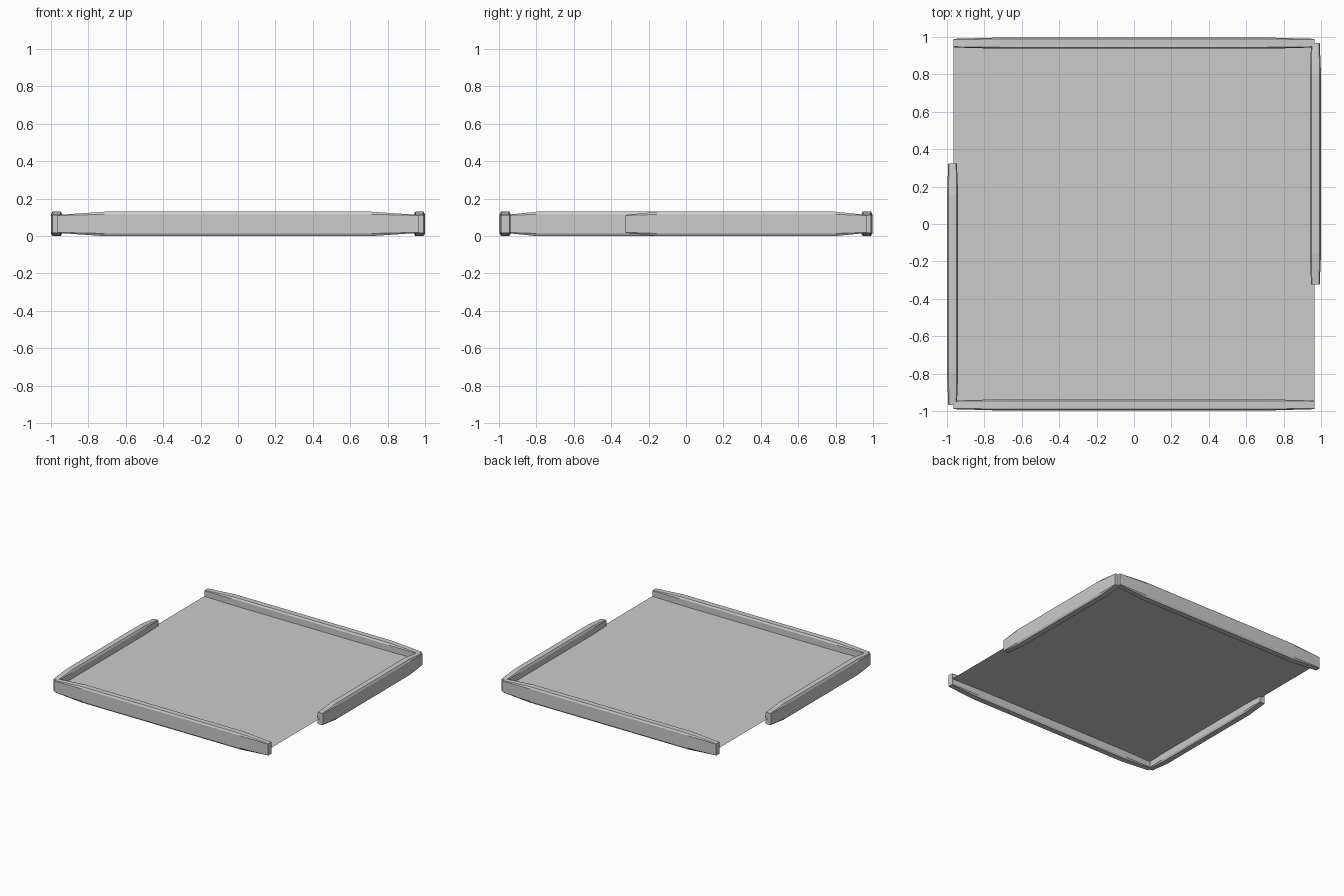
import bpy, bmesh
from math import pi
from mathutils import Matrix

if "Cube" in bpy.data.objects:
    bpy.data.objects.remove(bpy.data.objects["Cube"])

MID_Z = 0.065


def octagon(w, h, cw, ch):
    """Chamfered rectangle section: half width, half height, chamfer sizes."""
    return [(w, -h + ch), (w, h - ch), (w - cw, h), (-w + cw, h),
            (-w, h - ch), (-w, -h + ch), (-w + cw, -h), (w - cw, -h)]


def rail(name, length, x, y, angle):
    """Chamfered rail along local x that tapers towards both ends."""
    end = octagon(0.023, 0.048, 0.004, 0.003)
    mid = octagon(0.030, 0.065, 0.008, 0.014)
    half = length / 2
    stations = [(-half, end), (-half * 0.74, mid), (half * 0.74, mid), (half, end)]
    bm = bmesh.new()
    rings = [[bm.verts.new((px, u, v)) for u, v in sec] for px, sec in stations]
    for a, b in zip(rings, rings[1:]):
        for i in range(8):
            j = (i + 1) % 8
            bm.faces.new((a[i], a[j], b[j], b[i]))
    bm.faces.new(rings[0])
    bm.faces.new(rings[-1])
    bmesh.ops.recalc_face_normals(bm, faces=bm.faces)
    bm.transform(Matrix.Translation((x, y, MID_Z)) @ Matrix.Rotation(angle, 4, 'Z'))
    mesh = bpy.data.meshes.new(name)
    bm.to_mesh(mesh)
    bm.free()
    bpy.context.collection.objects.link(bpy.data.objects.new(name, mesh))


# Thin floor panel at mid height of the rails
bpy.ops.mesh.primitive_plane_add(size=1, location=(0, 0, MID_Z))
floor = bpy.context.object
floor.name = "floor_panel"
floor.scale = (1.932, 1.932, 1)

# Full-length front and back rails
for name, s in (("front_rail", -1), ("back_rail", 1)):
    rail(name, 1.932, 0, s * 0.967, 0)

# Shorter side rails, each leaving an opening at the opposite corner
for name, s in (("left_rail", -1), ("right_rail", 1)):
    rail(name, 1.29, s * 0.97, s * 0.322, pi / 2)
